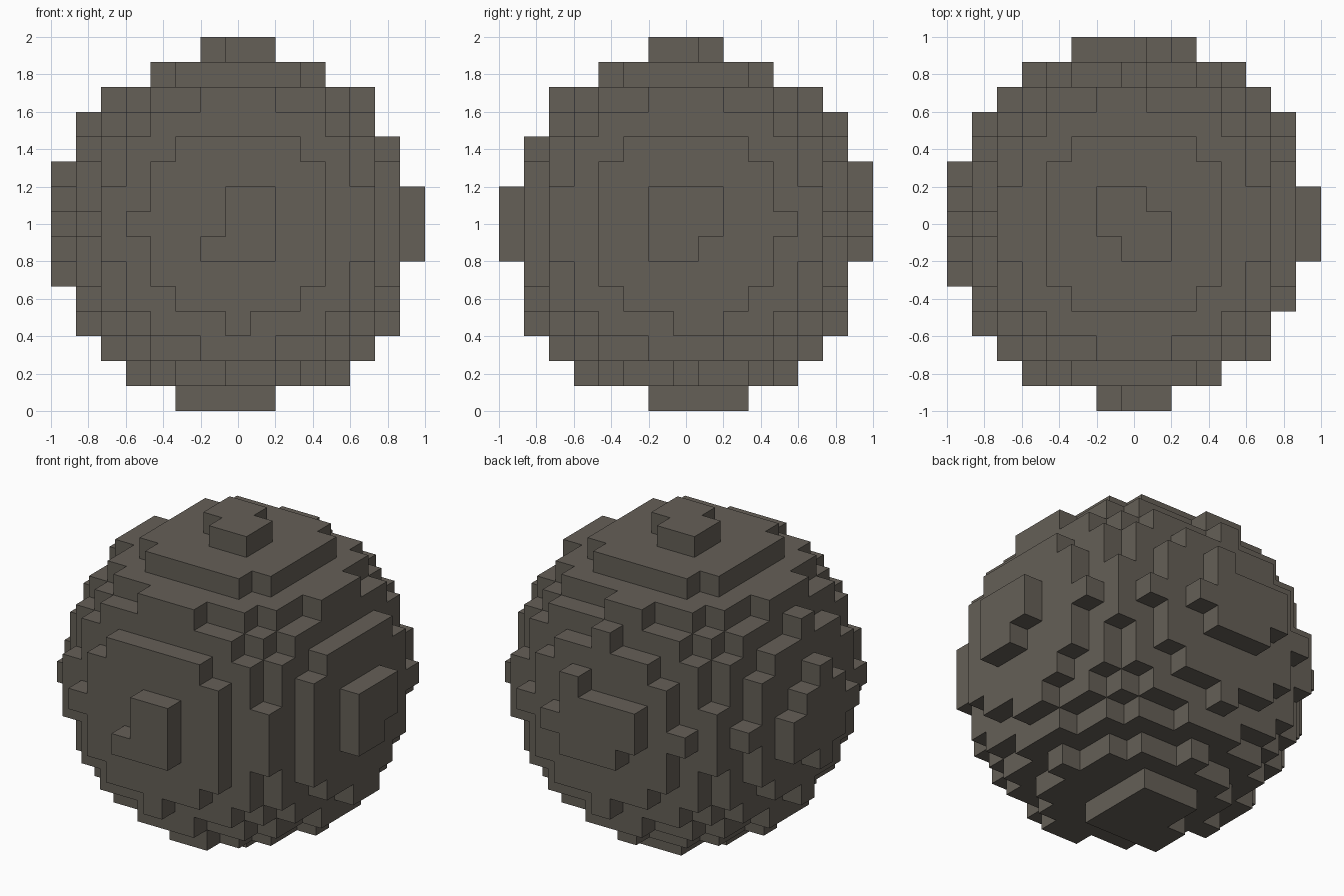
import bpy
import bmesh
import math
from mathutils import Vector

default_cube = bpy.data.objects.get("Cube")
if default_cube:
    bpy.data.objects.remove(default_cube, do_unlink=True)

COUNT = 15                 # blocks across the ball
HALF = COUNT // 2
SIZE = 2 / COUNT
LIMIT = 51                 # squared radius, in blocks

# Rounded ball of blocks
span = range(-HALF, HALF + 1)
blocks = {(x, y, z) for x in span for y in span for z in span
          if x * x + y * y + z * z <= LIMIT}


def slab(axis, level, cells):
    """Place flat cells on the layer at the given level of an axis."""
    result = set()
    for a, b in cells:
        cell = [a, b]
        cell.insert(axis, level)
        result.add(tuple(cell))
    return result


X, Y, Z = range(3)

# Irregular bumps on each side's outer layers
blocks |= slab(X, -7, [(0, 2), (0, -2), (2, 0), (-2, 0), (2, -1)])
blocks |= slab(X, -6, [(4, 0), (-4, 0), (0, 4), (0, -4)])
blocks |= slab(X, 6, [(4, 0), (0, -4), (1, -4)])
blocks |= slab(Y, -6, [(-4, 0), (0, -4)])
blocks |= slab(Y, 6, [(4, 0), (-4, 0), (0, 4), (0, -4)])
blocks |= slab(Y, 7, [(2, 0), (-2, 0), (-2, 1), (1, 2)])
blocks |= slab(Z, -6, [(4, 0), (-4, 0), (0, 4), (0, -4), (1, -4)])
blocks |= slab(Z, -7, [(-2, 0), (-2, -1), (-1, 2), (0, 2), (1, 2)])

# Chipped blocks on the end caps
blocks -= slab(X, 7, [(1, -1)])
blocks -= slab(Y, -7, [(-1, 0), (-1, 1)])
blocks -= slab(Z, 7, [(1, 1), (-1, -1)])
blocks -= slab(Z, 5, [(1, 5)])

# Skin: one square for each exposed block side
bm = bmesh.new()
corners = {}


def corner(point):
    key = tuple(round(v * 2) for v in point)
    if key not in corners:
        corners[key] = bm.verts.new(point * SIZE + Vector((0, 0, 1)))
    return corners[key]


for block in blocks:
    centre = Vector(block)
    for axis in (X, Y, Z):
        for sign in (-1, 1):
            neighbour = list(block)
            neighbour[axis] += sign
            if tuple(neighbour) in blocks:
                continue
            out, u, v = Vector(), Vector(), Vector()
            out[axis] = sign / 2
            u[(axis + 1) % 3] = sign / 2
            v[(axis + 2) % 3] = 1 / 2
            middle = centre + out
            bm.faces.new([corner(middle + a * u + b * v)
                          for a, b in ((-1, -1), (1, -1), (1, 1), (-1, 1))])

# Merge flat neighbours into clean panels
bmesh.ops.dissolve_limit(bm, angle_limit=math.radians(1),
                         verts=bm.verts, edges=bm.edges)

mesh = bpy.data.meshes.new("block_boulder")
bm.to_mesh(mesh)
bm.free()

# Single stone colour
stone = bpy.data.materials.new("warm_grey_stone")
colour = (0.13, 0.115, 0.095, 1)
stone.use_nodes = True
stone.diffuse_color = colour
stone.node_tree.nodes["Principled BSDF"].inputs["Base Color"].default_value = colour
mesh.materials.append(stone)

boulder = bpy.data.objects.new("block_boulder", mesh)
bpy.context.scene.collection.objects.link(boulder)
